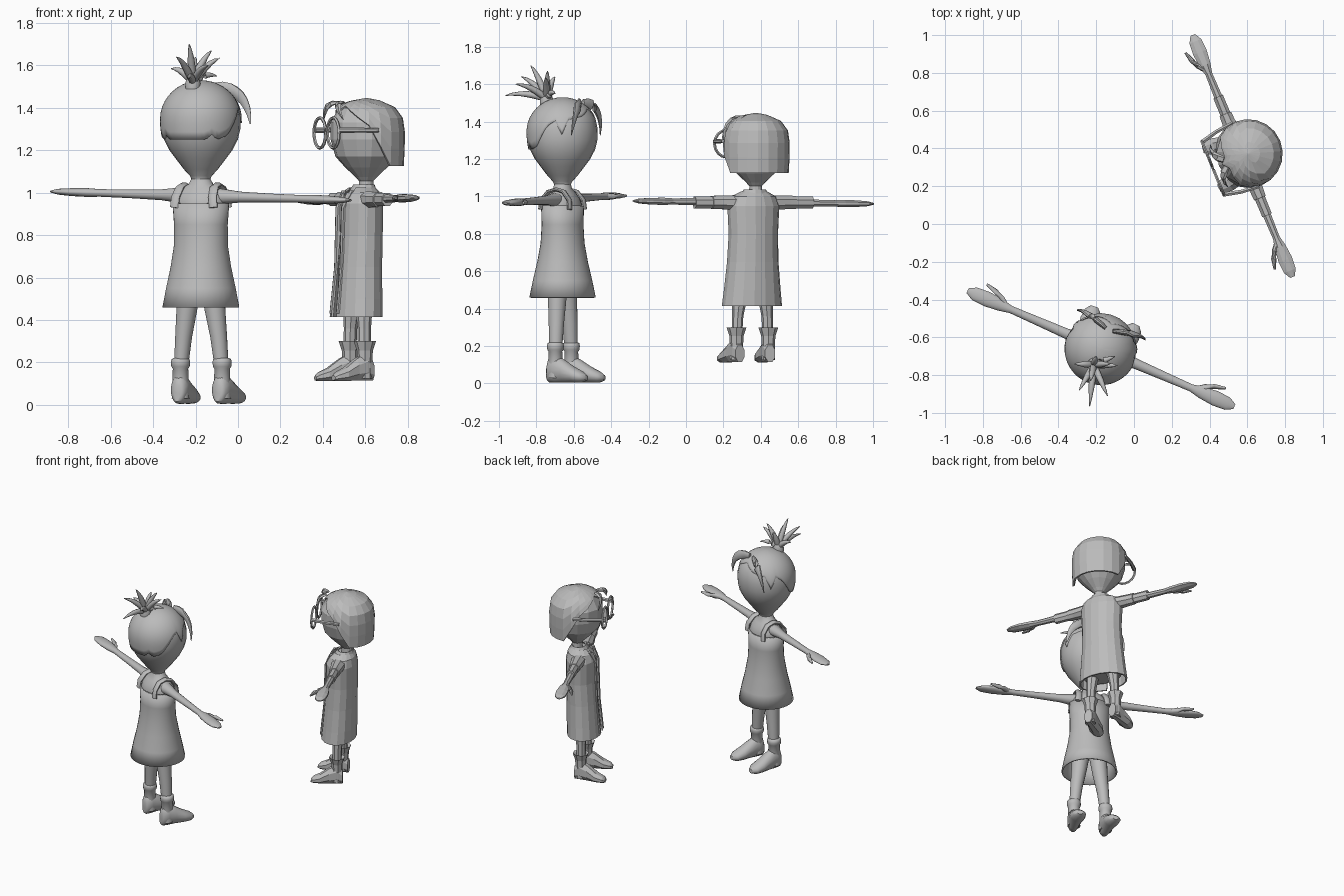
import bpy, bmesh, math
from mathutils import Matrix, Vector

if "Cube" in bpy.data.objects:
    bpy.data.objects.remove(bpy.data.objects["Cube"])

grey = bpy.data.materials.new("plain grey")
grey.diffuse_color = (0.5, 0.5, 0.5, 1)
grey.use_nodes = True
grey.node_tree.nodes["Principled BSDF"].inputs["Base Color"].default_value = grey.diffuse_color


def place(x, y, deg):
    return Matrix.Translation((x, y, 0)) @ Matrix.Rotation(math.radians(deg), 4, 'Z')


# local frame of each figure: +y is the way it faces, x runs along the arms
GIRL = place(-0.175, -0.66, -23.5)
BOY = place(0.575, 0.36, 112.4)
WORLD = Matrix.Identity(4)


def finish(name, bm, M, smooth, thick=0):
    bmesh.ops.recalc_face_normals(bm, faces=bm.faces)
    bm.transform(M)
    me = bpy.data.meshes.new(name)
    bm.to_mesh(me)
    bm.free()
    me.materials.append(grey)
    for p in me.polygons:
        p.use_smooth = smooth
    ob = bpy.data.objects.new(name, me)
    bpy.context.collection.objects.link(ob)
    if thick:
        mod = ob.modifiers.new("thickness", 'SOLIDIFY')
        mod.thickness = thick
        mod.offset = -1
    if smooth:
        bpy.ops.object.select_all(action='DESELECT')
        ob.select_set(True)
        bpy.context.view_layer.objects.active = ob
        bpy.ops.object.shade_smooth_by_angle(angle=math.radians(50))
    return ob


def skin(bm, rings, caps=True):
    vs = [[bm.verts.new(p) for p in r] for r in rings]
    n = len(vs[0])
    for a, b in zip(vs, vs[1:]):
        for j in range(n):
            bm.faces.new((a[j], a[(j + 1) % n], b[(j + 1) % n], b[j]))
    if caps:
        bm.faces.new(vs[0])
        bm.faces.new(vs[-1])


def loft(name, M, axis, secs, n, smooth, caps=True, thick=0, gap=0):
    """secs: (centre1, centre2, position on axis, radius1, radius2)"""
    rings = []
    for c1, c2, p, r1, r2 in secs:
        ring = []
        for j in range(n):
            t = 2 * math.pi * (j + 0.5) / n
            u, v = c1 + r1 * math.cos(t), c2 + r2 * math.sin(t)
            ring.append({'z': (u, v, p), 'x': (p, u, v), 'y': (u, p, v)}[axis])
        rings.append(ring)
    bm = bmesh.new()
    skin(bm, rings, caps)
    if gap:
        cut = [f for f in bm.faces if f.calc_center_median().y > 0
               and abs(f.calc_center_median().x) < gap]
        bmesh.ops.delete(bm, geom=cut, context='FACES')
    return finish(name, bm, M, smooth, thick)


def tube(name, M, pts, radii, n, smooth, flat=1):
    pts = [Vector(p) for p in pts]
    rings = []
    for i, p in enumerate(pts):
        d = (pts[min(i + 1, len(pts) - 1)] - pts[max(i - 1, 0)]).normalized()
        u = d.cross(Vector((1, 0, 0) if abs(d.x) < 0.9 else (0, 0, 1))).normalized()
        w = d.cross(u)
        rings.append([p + radii[i] * (flat * math.cos(t) * u + math.sin(t) * w)
                      for t in (2 * math.pi * j / n for j in range(n))])
    bm = bmesh.new()
    skin(bm, rings)
    return finish(name, bm, M, smooth)


def curve3(a, b, c, k=8):
    a, b, c = Vector(a), Vector(b), Vector(c)
    return [a * (1 - t) ** 2 + b * 2 * t * (1 - t) + c * t * t for t in (i / k for i in range(k + 1))]


def interp(tab, x):
    for (x0, y0), (x1, y1) in zip(tab, tab[1:]):
        if x <= x1:
            return y0 + (y1 - y0) * max(0, x - x0) / (x1 - x0)
    return tab[-1][1]


def hair_cap(name, M, radius, edge, top, cy, n, m, smooth):
    """hair shell whose lower edge height depends on the angle from the face"""
    rings = []
    for i in range(m + 1):
        ring = []
        for j in range(n):
            t = 2 * math.pi * j / n
            d = min(t, 2 * math.pi - t)
            low = interp(edge, d)
            z = low + (top - low) * math.sin(i / m * math.pi / 2)
            r = max(radius(z), 0.004)
            ring.append((r * math.sin(t), cy + r * math.cos(t), z))
        rings.append(ring)
    bm = bmesh.new()
    skin(bm, rings, False)
    bm.faces.new([v for v in bm.verts][-n:])
    return finish(name, bm, M, smooth, 0.012)


def round_z(rows, cy=0):
    return [(0, cy, z, r, r) for z, r in rows]


# ---------- girl, smooth ----------
loft("girl_head", GIRL, 'z', round_z([(1.0, .045), (1.06, .043), (1.08, .052), (1.11, .08), (1.16, .118),
     (1.2, .148), (1.25, .174), (1.3, .186), (1.36, .188), (1.42, .175), (1.47, .142), (1.5, .095), (1.515, .03)]), 24, True)


def girl_hair_r(z):
    h = .185 if z > 1.345 else .29
    return .193 * math.sqrt(max(0, 1 - ((z - 1.345) / h) ** 2))


hair_cap("girl_hair", GIRL, girl_hair_r, [(0, 1.47), (.5, 1.43), (1.0, 1.41), (1.2, 1.32), (1.35, 1.41),
         (1.6, 1.38), (2.0, 1.27), (2.3, 1.25), (2.45, 1.275), (2.6, 1.25), (3.15, 1.25)], 1.53, 0, 64, 12, True)
for s in (-1, 1):
    tube("girl_fringe_lock", GIRL, curve3((s * .02, .11, 1.5), (s * .17, .16, 1.5), (s * .195, .135, 1.325)),
         [.02, .028, .03, .03, .027, .022, .017, .011, .003], 10, True, .5)
# tied tuft of spikes on top
base = Vector((-.213, -.745, 1.52))
loft("girl_hair_band", WORLD, 'z', [(base.x, base.y, z, r, r) for z, r in
     ((1.49, .035), (1.52, .036), (1.54, .028), (1.555, .02))], 16, True)
for tip in [(-.23, -.83, 1.70), (-.29, -.88, 1.64), (-.125, -.74, 1.67), (-.085, -.75, 1.635),
            (-.315, -.74, 1.585), (-.235, -.965, 1.54), (-.1, -.7, 1.55), (-.14, -.91, 1.6), (-.2, -.7, 1.64)]:
    tip = Vector(tip)
    mid = base.lerp(tip, .5) + Vector((0, 0, .035))
    tube("girl_hair_spike", WORLD, curve3(base, mid, tip, 6), [.016, .018, .018, .016, .012, .008, .002], 8, True)
# torso and dress
loft("girl_torso", GIRL, 'z', [(0, 0, .8, .11, .09), (0, 0, .95, .128, .1), (0, 0, .99, .122, .085),
     (0, 0, 1.02, .095, .065), (0, 0, 1.04, .06, .05), (0, 0, 1.07, .043, .043)], 24, True)
loft("girl_dress", GIRL, 'z', [(0, 0, .46, .183, .177), (0, 0, .55, .166, .158), (0, 0, .65, .145, .134),
     (0, 0, .75, .13, .115), (0, 0, .85, .13, .108), (0, 0, .95, .138, .11)], 32, True, False, .01)
for s in (-1, 1):
    tube("girl_dress_strap", GIRL, [(s * .1, .085, .93), (s * .095, .08, .98), (s * .088, .045, 1.025), (s * .086, 0, 1.038),
         (s * .088, -.045, 1.025), (s * .095, -.08, .98), (s * .1, -.085, .93)], [.022] * 7, 10, True, .5)
    loft("girl_leg", GIRL, 'z', [(s * .055, 0, .6, .06, .06), (s * .072, 0, .45, .05, .05), (s * .09, .003, .32, .04, .042),
         (s * .105, .005, .17, .033, .035)], 16, True)
    loft("girl_sock_cuff", GIRL, 'z', [(s * .107, .005, z, r, r) for z, r in
         ((.03, .042), (.1, .039), (.17, .037), (.18, .044), (.2, .046), (.215, .043), (.22, .034))], 16, True)
    F = GIRL @ Matrix.Translation((s * .107, .005, 0)) @ Matrix.Rotation(-s * .07, 4, 'Z')
    loft("girl_foot", F, 'y', [(0, .055, -.047, .02, .04), (0, .07, -.035, .036, .065), (0, .08, 0, .043, .077),
         (0, .066, .05, .045, .062), (0, .047, .11, .052, .043), (0, .035, .16, .045, .03), (0, .03, .187, .02, .015)], 16, True)

# ---------- arms of both figures ----------
ARM = [(.1, .042, .038), (.2, .028, .026), (.35, .024, .021), (.52, .02, .018), (.58, .033, .021),
       (.66, .041, .019), (.73, .036, .014), (.77, .014, .005)]


def arms(who, M, k, z, tilt, n, smooth):
    for s in (-1, 1):
        loft(who + "_arm_and_hand", M, 'x', [(0, z + tilt * s * x, s * x * k, ry, rz) for x, ry, rz in ARM], n, smooth)
        tube(who + "_thumb", M, [(s * x * k, y, z + tilt * s * x) for x, y in
             ((.55, .008), (.59, .035), (.63, .055), (.69, .072))], [.014, .016, .014, .006], n, smooth)


arms("girl", GIRL, 1, .985, -.027, 16, True)
arms("boy", BOY, .9, .968, -.01, 8, False)

# ---------- boy, low-poly, feet at z 0.11 ----------
HY = -.032
loft("boy_head", BOY, 'z', round_z([(1.0, .036), (1.055, .034), (1.075, .052), (1.12, .1), (1.17, .145),
     (1.25, .168), (1.33, .168), (1.4, .13), (1.425, .05)], HY), 14, False)
hair_cap("boy_hair", BOY, lambda z: interp([(1.1, .176), (1.2, .182), (1.3, .183), (1.36, .172), (1.405, .135),
         (1.432, .085), (1.447, 0)], z), [(0, 1.385), (.3, 1.41), (.7, 1.385), (1.1, 1.34), (1.45, 1.29),
         (1.6, 1.2), (1.85, 1.125), (3.15, 1.125)], 1.447, HY, 20, 6, False)
for s in (-1, 1):
    # pointed fringe tufts
    tube("boy_fringe_tuft", BOY, curve3((s * .02, .1, 1.425), (s * .06, .16, 1.43), (s * .12, .135, 1.345), 4),
         [.018, .022, .022, .016, .003], 5, False, .5)
    # spectacles
    bpy.ops.mesh.primitive_torus_add(major_radius=.072, minor_radius=.008, major_segments=16, minor_segments=5)
    ring = bpy.context.object
    ring.name = "boy_glasses_rim"
    ring.data.transform(BOY @ Matrix.Translation((s * .083, .17, 1.282)) @ Matrix.Rotation(math.pi / 2, 4, 'X'))
    ring.data.materials.append(grey)
    tube("boy_glasses_temple", BOY, [(s * .15, .17, 1.295), (s * .172, .08, 1.295), (s * .182, -.02, 1.295)],
         [.013, .012, .01], 6, False)
tube("boy_glasses_bridge", BOY, [(-.016, .17, 1.29), (0, .172, 1.298), (.016, .17, 1.29)], [.007] * 3, 5, False)
# clothes
loft("boy_shirt", BOY, 'z', [(0, .005, .64, .125, .092), (0, 0, .8, .125, .09), (0, 0, .96, .125, .088),
     (0, -.01, 1.015, .07, .055)], 16, False)
loft("boy_shorts", BOY, 'z', [(0, .015, .45, .13, .085), (0, .01, .65, .12, .085)], 16, False)
loft("boy_long_coat", BOY, 'z', [(0, .02, .415, .168, .115), (0, .015, .5, .158, .112), (0, .008, .65, .143, .106),
     (0, 0, .8, .137, .102), (0, 0, .95, .145, .102), (0, -.005, 1.0, .125, .085), (0, -.01, 1.025, .075, .06)],
     16, False, False, .01, .04) 
loft("boy_collar", BOY, 'z', [(0, -.015, 1.0, .085, .068), (0, -.02, 1.038, .06, .05)], 12, False, False, .01)
for s in (-1, 1):
    loft("boy_coat_sleeve", BOY, 'x', [(0, .968, s * x, a, b) for x, a, b in
         ((.09, .05, .042), (.2, .038, .039), (.24, .036, .038), (.241, .03, .034), (.34, .029, .034))], 8, False)
    # front edge and pocket flap of the coat
    loft("boy_coat_lapel", BOY, 'z', [(s * .04, .13, .43, .014, .008), (s * .035, .108, .65, .014, .008),
         (s * .035, .1, .93, .018, .008), (s * .05, .062, 1.01, .02, .008)], 6, False)
    loft("boy_leg", BOY, 'z', [(s * .07, .01, .5, .045, .045), (s * .085, .013, .36, .03, .032),
         (s * .092, .015, .2, .027, .03)], 8, False)
    loft("boy_boot_shaft", BOY, 'z', [(s * .092, .013, z, r, r) for z, r in
         ((.125, .036), (.2, .035), (.255, .038), (.3, .053), (.285, .03))], 8, False)
    F = BOY @ Matrix.Translation((s * .092, .013, .11)) @ Matrix.Rotation(-s * .12, 4, 'Z')
    loft("boy_boot_foot", F, 'y', [(0, .05, -.038, .03, .05), (0, .068, 0, .038, .068), (0, .056, .05, .04, .056),
         (0, .033, .11, .048, .033), (0, .022, .155, .036, .022), (0, .016, .17, .02, .012)], 8, False)
